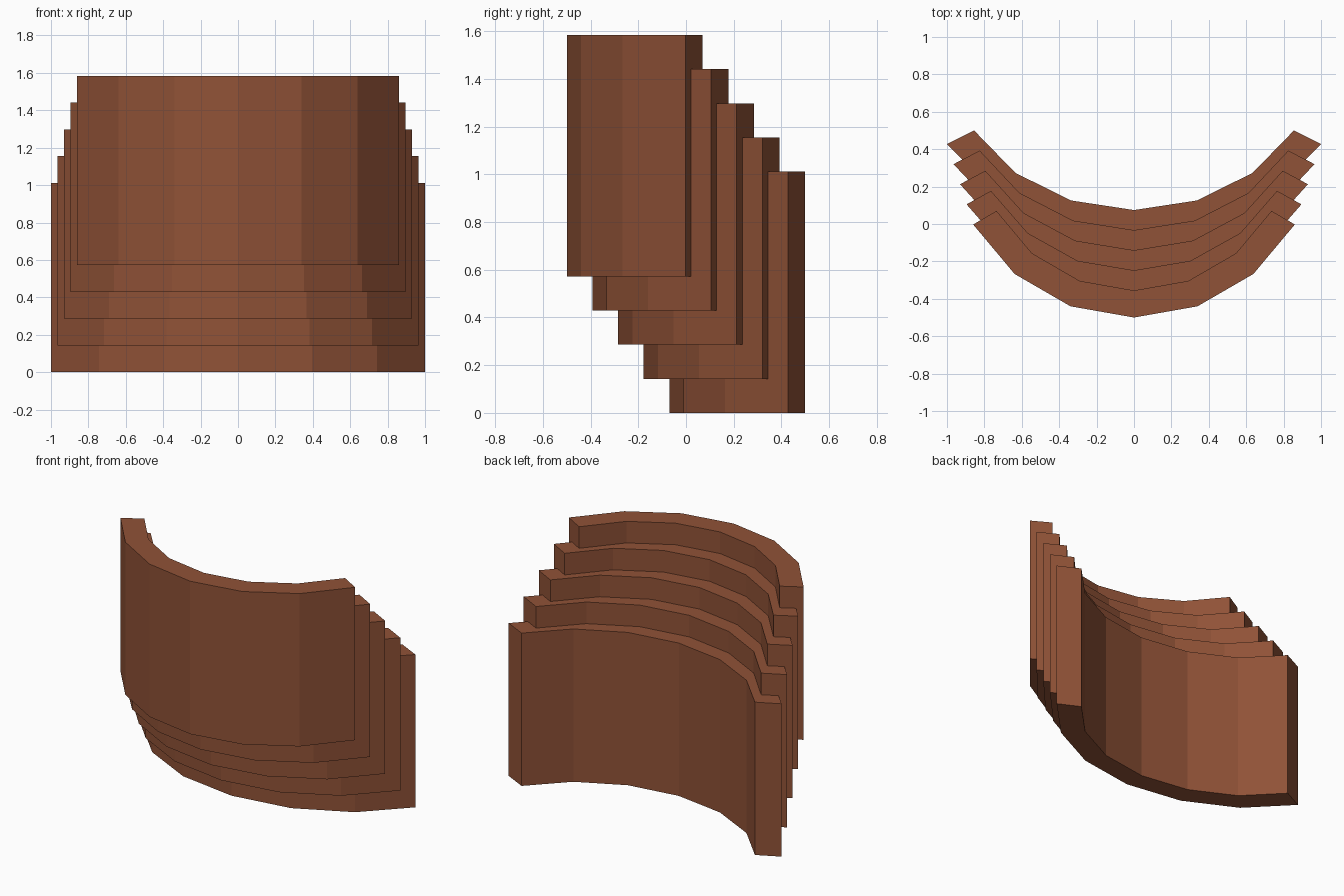
import bpy
import bmesh
from math import sin, cos, radians

cube = bpy.data.objects.get("Cube")
if cube:
    bpy.data.objects.remove(cube, do_unlink=True)

# Single reddish brown material
colour = (0.28, 0.085, 0.038, 1.0)
brown = bpy.data.materials.new("reddish_brown")
brown.use_nodes = True
brown.diffuse_color = colour
brown.node_tree.nodes["Principled BSDF"].inputs["Base Color"].default_value = colour

LAYERS = 5
SEGMENTS = 6
HEIGHT = 1.012
DEPTH_RADIUS = 0.995
INNER_RATIO = 0.8547


def curved_slat(name, end_x, front_y, base_z):
    """Extrude a 120 degree arc band, bulging to the front."""
    width_radius = end_x / sin(radians(60))
    centre_y = front_y + DEPTH_RADIUS
    angles = [radians(-60 + 120 * i / SEGMENTS) for i in range(SEGMENTS + 1)]

    bm = bmesh.new()
    rows = [[bm.verts.new((width_radius * k * sin(a),
                           centre_y - DEPTH_RADIUS * k * cos(a), base_z))
             for a in angles] for k in (1, INNER_RATIO)]
    outer, inner = rows
    floor = [bm.faces.new((outer[i], outer[i + 1], inner[i + 1], inner[i]))
             for i in range(SEGMENTS)]
    raised = bmesh.ops.extrude_face_region(bm, geom=floor, use_keep_orig=True)["geom"]
    bmesh.ops.translate(bm, vec=(0, 0, HEIGHT),
                        verts=[g for g in raised if isinstance(g, bmesh.types.BMVert)])
    bmesh.ops.recalc_face_normals(bm, faces=bm.faces)

    mesh = bpy.data.meshes.new(name)
    bm.to_mesh(mesh)
    bm.free()
    mesh.materials.append(brown)
    obj = bpy.data.objects.new(name, mesh)
    bpy.context.collection.objects.link(obj)


# Slats step forward, upward and narrower from back to front
for n in range(LAYERS):
    curved_slat(f"curved_slat_{n + 1}",
                end_x=1.0 - 0.035 * n,
                front_y=-0.07 - 0.1075 * n,
                base_z=0.143 * n)
